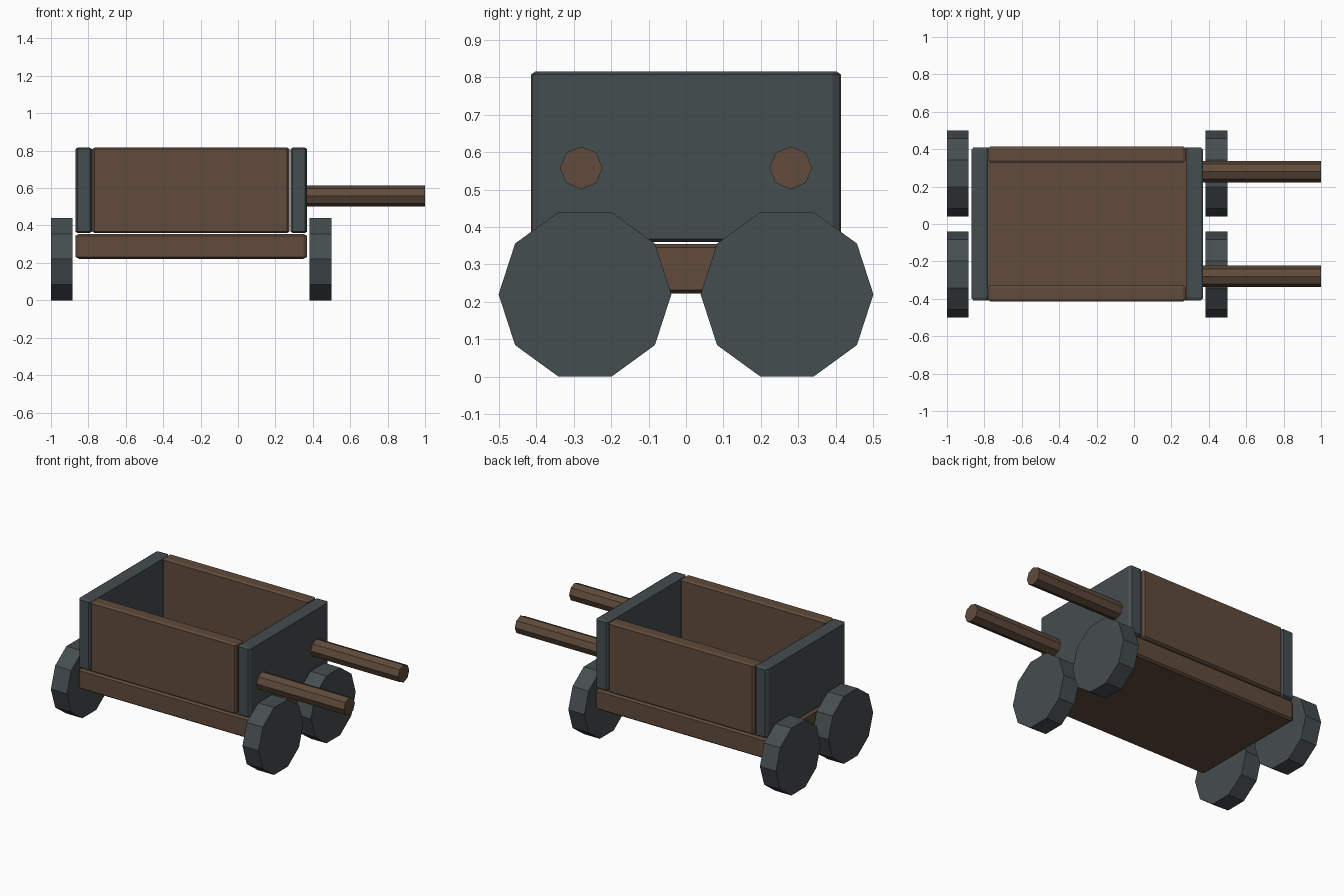
import bpy, bmesh
from math import pi
from mathutils import Matrix

if "Cube" in bpy.data.objects:
    bpy.data.objects.remove(bpy.data.objects["Cube"])


def material(name, rgb):
    m = bpy.data.materials.new(name)
    m.diffuse_color = (*rgb, 1)
    m.use_nodes = True
    m.node_tree.nodes["Principled BSDF"].inputs["Base Color"].default_value = m.diffuse_color
    return m


WOOD = material("wood", (0.115, 0.07, 0.044))
IRON = material("iron", (0.06, 0.075, 0.08))


def add_object(name, bm, mat):
    bmesh.ops.recalc_face_normals(bm, faces=bm.faces)
    me = bpy.data.meshes.new(name)
    bm.to_mesh(me)
    bm.free()
    me.materials.append(mat)
    ob = bpy.data.objects.new(name, me)
    bpy.context.collection.objects.link(ob)
    return ob


def plank(name, lo, hi, chamfer, mat):
    """Box from corner lo to corner hi, with a different chamfer per axis."""
    bm = bmesh.new()
    bmesh.ops.create_cube(bm, size=2)
    bmesh.ops.bevel(bm, geom=bm.edges[:], offset=0.1, segments=1,
                    affect='EDGES', profile=0.5)
    for v in bm.verts:
        for i in range(3):
            mid, half = (lo[i] + hi[i]) / 2, (hi[i] - lo[i]) / 2
            s = 1 if v.co[i] > 0 else -1
            inner = abs(v.co[i]) < 0.95
            v.co[i] = mid + s * (half - (chamfer[i] if inner else 0))
    return add_object(name, bm, mat)


def rod(name, x0, x1, y, z, radius, sides, mat):
    """Prism along x with a corner pointing along y."""
    bm = bmesh.new()
    bmesh.ops.create_cone(bm, cap_ends=True, segments=sides, radius1=radius,
                          radius2=radius, depth=x1 - x0)
    # Put the first corner on the y axis, then lay the prism along x
    first = max(bm.verts, key=lambda v: v.co.y)
    turn = Matrix.Rotation(pi / 2, 4, 'Y')
    align = Matrix.Rotation(first.co.xy.angle_signed((0, 1)) * -1, 4, 'Z')
    bm.transform(Matrix.Translation(((x0 + x1) / 2, y, z)) @ turn @ align)
    return add_object(name, bm, mat)


# Floor
plank("floor", (-0.87, -0.41, 0.222), (0.37, 0.41, 0.355),
      (0.02, 0.013, 0.01), WOOD)

# End walls
for side, x in (("rear", -0.87), ("handle", 0.28)):
    plank(side + "_end_wall", (x, -0.41, 0.36), (x + 0.09, 0.41, 0.816),
          (0.012, 0.018, 0.008), IRON)

for side, s in (("front", -1), ("back", 1)):
    # Side walls
    y0, y1 = sorted((s * 0.328, s * 0.414))
    plank(side + "_side_wall", (-0.78, y0, 0.36), (0.275, y1, 0.816),
          (0.012, 0.012, 0.008), WOOD)
    # Handles
    rod(side + "_handle", 0.365, 1.0, s * 0.28, 0.558, 0.057, 8, WOOD)
    # Wheels
    for end, x in (("rear", -1.0), ("handle", 0.383)):
        rod(f"{side}_{end}_wheel", x, x + 0.116, s * 0.27, 0.22, 0.231, 10, IRON)
